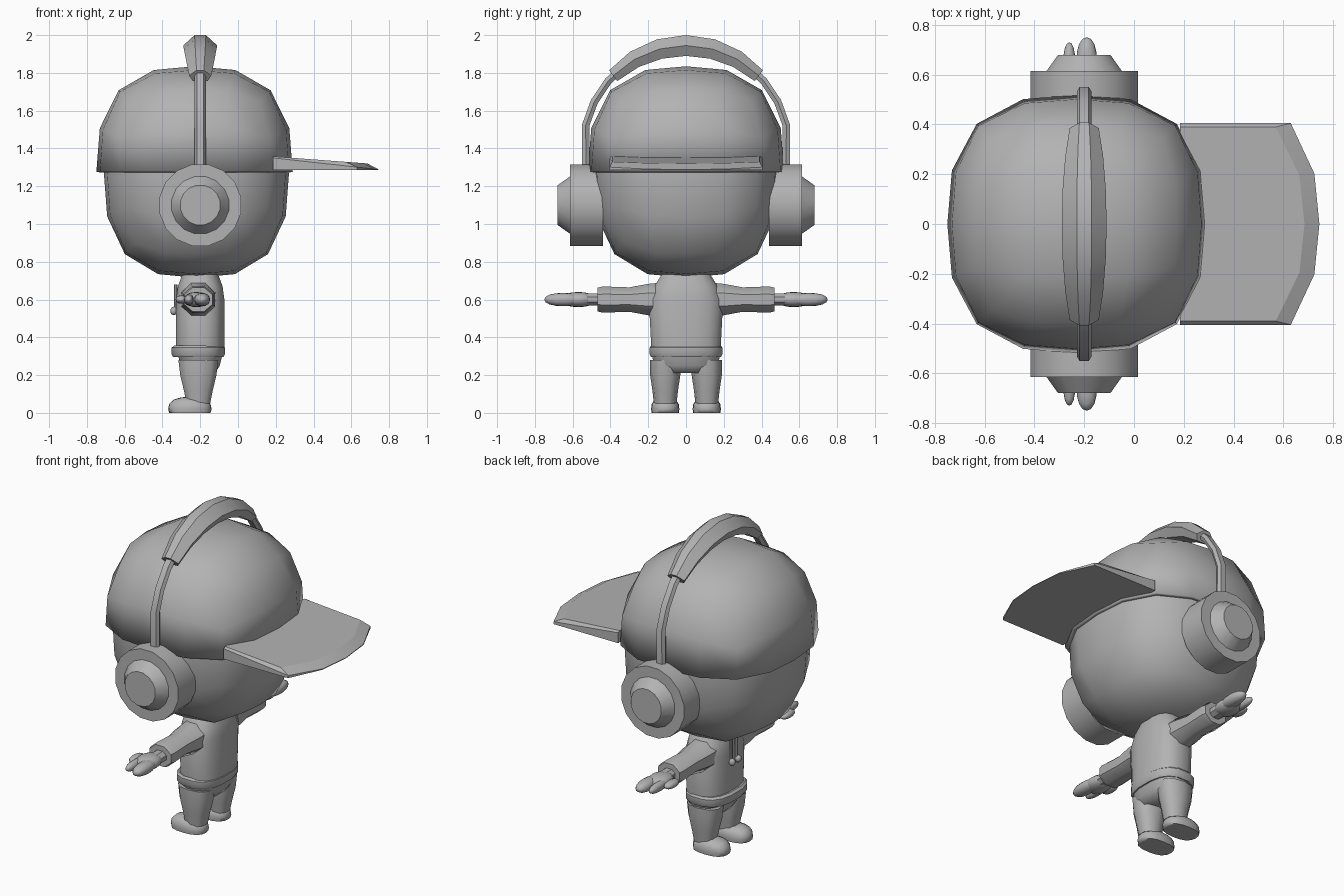
import bpy, bmesh, math
from mathutils import Vector

if "Cube" in bpy.data.objects:
    bpy.data.objects.remove(bpy.data.objects["Cube"])

SHADE = 0.45
grey = bpy.data.materials.new("plain_grey")
grey.use_nodes = True
grey.diffuse_color = (SHADE, SHADE, SHADE, 1)
grey.node_tree.nodes["Principled BSDF"].inputs["Base Color"].default_value = grey.diffuse_color

MID = -0.2      # x of the figure's vertical axis
EAR = 1.1       # height of the ear cups
ARM = 0.6       # height of the outstretched arms
LEG = 0.11      # sideways offset of each leg
BAND = 0.545    # radius of the headband
BAND_Z = 1.4    # height of the headband's centre


def finish(name, bm, sharp=35, mirror=False):
    """Turn a bmesh into an object, smooth except on edges above the sharp angle."""
    bmesh.ops.recalc_face_normals(bm, faces=bm.faces)
    for face in bm.faces:
        face.smooth = True
    for edge in bm.edges:
        if len(edge.link_faces) == 2:
            edge.smooth = edge.calc_face_angle(0) < math.radians(sharp)
    mesh = bpy.data.meshes.new(name)
    bm.to_mesh(mesh)
    bm.free()
    mesh.materials.append(grey)
    ob = bpy.data.objects.new(name, mesh)
    bpy.context.collection.objects.link(ob)
    if mirror:
        mod = ob.modifiers.new("mirror", "MIRROR")
        mod.use_axis = (False, True, False)
        mod.use_mirror_merge = False
    return ob


def bridge(rings):
    """Skin a list of point rings and cap both ends."""
    bm = bmesh.new()
    loops = [[bm.verts.new(point) for point in ring] for ring in rings]
    count = len(loops[0])
    for low, high in zip(loops, loops[1:]):
        for i in range(count):
            j = (i + 1) % count
            bm.faces.new((low[i], low[j], high[j], high[i]))
    bm.faces.new(loops[0])
    bm.faces.new(loops[-1])
    return bm


def loft(name, axis, centre, sections, sides=12, power=2.0, sharp=35, mirror=False):
    """Rings along an axis; each section is (position, x radius, other radius)."""
    rings = []
    for along, wide, deep in sections:
        ring = []
        for i in range(sides):
            angle = math.tau * (i + 0.5) / sides
            u, v = math.cos(angle), math.sin(angle)
            u = centre[0] + wide * math.copysign(abs(u) ** (2 / power), u)
            v = centre[1] + deep * math.copysign(abs(v) ** (2 / power), v)
            ring.append((u, v, along) if axis == "z" else (u, along, v))
        rings.append(ring)
    finish(name, bridge(rings), sharp, mirror)


def arc(start, end, steps):
    """Points (y, z) on the headband circle, angles in degrees from the +y side."""
    angles = [math.radians(start + (end - start) * i / steps) for i in range(steps + 1)]
    return [(BAND * math.cos(a), BAND_Z + BAND * math.sin(a)) for a in angles]


def sweep(name, path, inner, middle, outer, thick, taper=0, sharp=35, mirror=False):
    """Sweep a hexagon, given by three half widths, along a path in the side plane."""
    profile = [(-inner, -thick), (inner, -thick), (middle, 0),
               (outer, thick), (-outer, thick), (-middle, 0)]
    last = len(path) - 1
    rings = []
    for i, (y, z) in enumerate(path):
        before, after = path[max(i - 1, 0)], path[min(i + 1, last)]
        along = Vector((after[0] - before[0], after[1] - before[1])).normalized()
        size = 1 - taper * (2 * i / last - 1) ** 2
        rings.append([(MID + u * size, y + along.y * v * size, z - along.x * v * size)
                      for u, v in profile])
    finish(name, bridge(rings), sharp, mirror)


def soft_box(centre, size, power=2.7, cuts=3):
    """Gridded cube inflated to a soft box that never sinks below the ground."""
    bm = bmesh.new()
    bmesh.ops.create_cube(bm, size=2)
    bmesh.ops.subdivide_edges(bm, edges=bm.edges[:], cuts=cuts, use_grid_fill=True)
    for vert in bm.verts:
        p = Vector([c if abs(c) > 0.9 else c * 0.86 for c in vert.co])
        p /= sum(abs(c) ** power for c in p) ** (1 / power)
        vert.co = [c + a * s for c, a, s in zip(centre, p, size)]
        vert.co.z = max(vert.co.z, 0)
    return bm


def pebble(name, centre, size, power=2.2):
    """Small smooth mirrored part."""
    finish(name, soft_box(centre, size, power), sharp=80, mirror=True)


# Head
finish("head", soft_box((-0.22, 0, 1.27), (0.49, 0.49, 0.555)), sharp=80)

# Cap crown: upper half of a slightly larger soft box
bm = soft_box((-0.23, 0, 1.275), (0.52, 0.52, 0.56))
lower = [vert for vert in bm.verts if vert.co.z < EAR + 0.1]
lower += [vert for vert in bm.verts if EAR + 0.1 <= vert.co.z < 1.27]
bmesh.ops.delete(bm, geom=lower, context="VERTS")
crown = finish("cap_crown", bm, sharp=80)
crown.modifiers.new("thickness", "SOLIDIFY").thickness = 0.025

# Cap brim: sloping slab with a curved, bevelled outer end
BACK, TIP, HALF, UNDER = 0.185, 0.745, 0.405, 1.285


def brim_outline(tip, half, height, slope):
    steps = [i / 2 for i in range(-2, 3)]
    outline = [(tip - 0.115 * abs(s) ** 2.5, half * s) for s in steps]
    outline = [(BACK, -half)] + outline + [(BACK, half)]
    return [(x, y, UNDER + height - slope * (x - BACK)) for x, y in outline]


finish("cap_brim", bridge([
    brim_outline(TIP, HALF, 0, 0),
    brim_outline(TIP, HALF, 0.065, 0.11),
    brim_outline(TIP - 0.06, HALF - 0.015, 0.073, 0.075)]), sharp=10)

# Headphones
loft("ear_cup", "y", (MID, EAR), [(0.44, 0.22, 0.22), (0.615, 0.22, 0.22)],
     sides=16, mirror=True)
loft("ear_cup_cap", "y", (MID, EAR), [(0.6, 0.165, 0.165), (0.68, 0.107, 0.107)],
     sides=16, mirror=True)
sweep("headband_arm", [(0.53, EAR + 0.18)] + arc(13, 55, 3),
      inner=0.018, middle=0.03, outer=0.018, thick=0.02, sharp=50, mirror=True)
sweep("headband_pad", arc(45, 135, 6),
      inner=0.06, middle=0.09, outer=0.03, thick=0.055, taper=0.35, sharp=30)

# Torso, hem and hips
loft("torso", "z", (MID, 0), [
    (0.32, 0.13, 0.185), (0.6, 0.13, 0.2), (0.67, 0.12, 0.17), (0.75, 0.09, 0.12)],
    sides=16, power=2.6, sharp=50)
loft("jacket_hem", "z", (MID - 0.01, 0), [
    (0.295, 0.135, 0.187), (0.31, 0.143, 0.196), (0.345, 0.143, 0.196), (0.357, 0.13, 0.187)],
    sides=16, power=2.6)
loft("hips", "z", (MID, 0), [(0.21, 0.08, 0.13), (0.25, 0.105, 0.17), (0.31, 0.12, 0.185)],
     sides=16, power=2.6, sharp=60)

# Legs and feet
loft("leg", "z", (MID - 0.01, LEG), [
    (0.05, 0.065, 0.06), (0.12, 0.08, 0.068), (0.2, 0.1, 0.08), (0.28, 0.11, 0.08)],
    sides=10, power=2.4, sharp=50, mirror=True)
pebble("foot", (-0.255, LEG, 0.02), (0.115, 0.075, 0.065), power=2.5)

# Arms and hands
loft("sleeve", "y", (MID - 0.01, ARM), [
    (0.1, 0.1, 0.1), (0.2, 0.095, 0.09), (0.3, 0.08, 0.07), (0.44, 0.088, 0.075),
    (0.468, 0.08, 0.068)], sides=8, sharp=45, mirror=True)
loft("wrist", "y", (MID - 0.01, ARM), [(0.44, 0.045, 0.035), (0.54, 0.05, 0.035)],
     sides=8, mirror=True)
pebble("palm", (MID - 0.02, 0.57, ARM), (0.068, 0.09, 0.04))
pebble("main_finger", (MID + 0.01, 0.65, ARM), (0.042, 0.1, 0.035))
pebble("index_finger", (MID - 0.06, 0.64, ARM), (0.025, 0.09, 0.028))
pebble("thumb", (MID - 0.1, 0.57, ARM), (0.03, 0.06, 0.022))

# Chest drawstrings with bulb ends
loft("drawstring", "z", (MID - 0.13, 0.025), [(0.55, 0.01, 0.01), (0.68, 0.01, 0.01)],
     sides=8, mirror=True)
pebble("drawstring_bulb", (MID - 0.14, 0.03, 0.54), (0.018, 0.018, 0.022))
